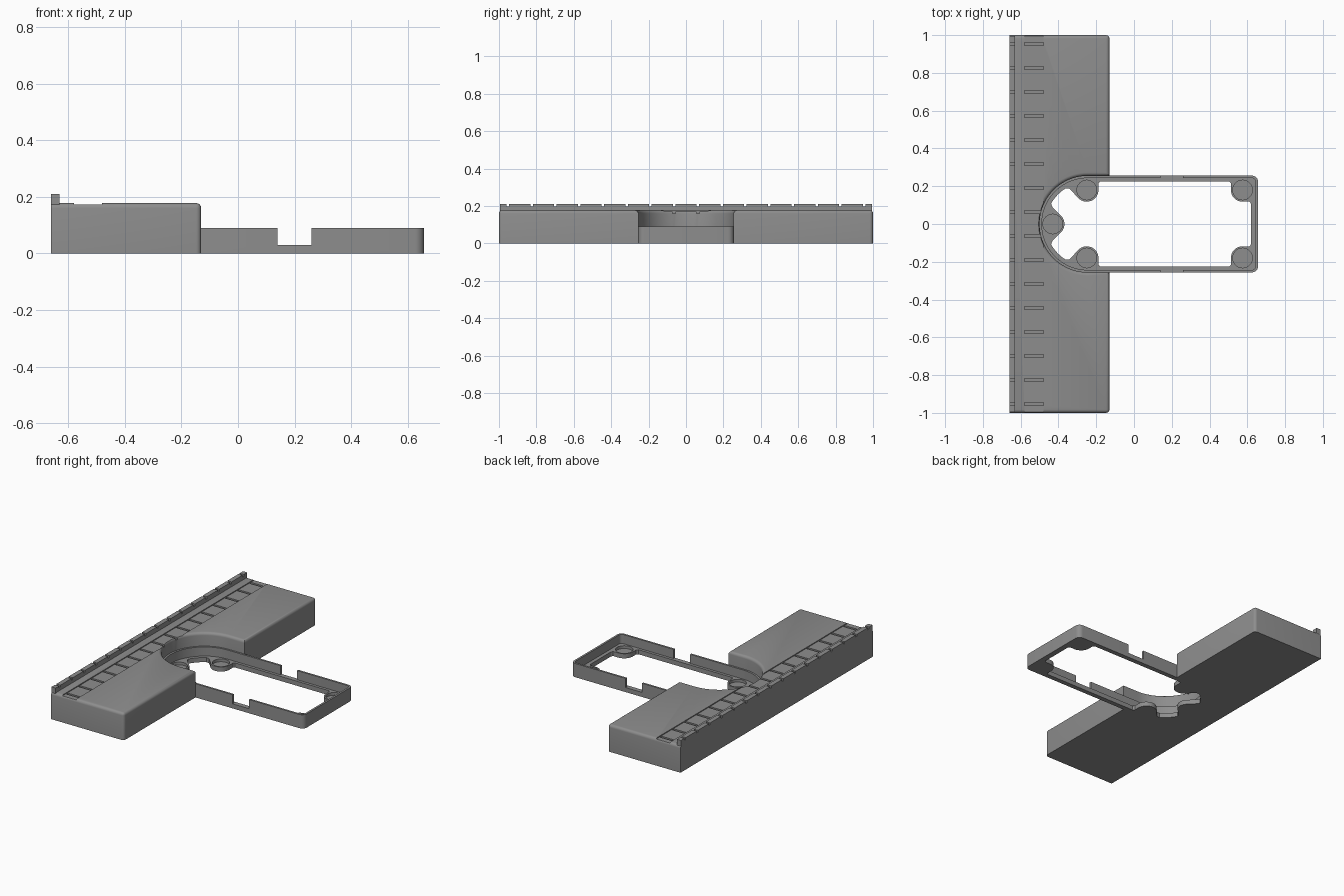
import bpy, bmesh, math

if "Cube" in bpy.data.objects:
    bpy.data.objects.remove(bpy.data.objects["Cube"])

grey = bpy.data.materials.new("mid_grey")
grey.diffuse_color = (0.27, 0.27, 0.27, 1)
grey.use_nodes = True
grey.node_tree.nodes["Principled BSDF"].inputs["Base Color"].default_value = grey.diffuse_color

CX, R = -0.245, 0.255          # arch centre and radius
END, PITCH = 0.657, 0.127      # frame end, groove spacing
GROOVES = [(i - 7.5) * PITCH for i in range(16)]


def arc(cx, cy, r, a0, a1, n):
    """Points on an arc, angles in degrees."""
    return [(cx + r * math.cos(math.radians(a0 + (a1 - a0) * i / n)),
             cy + r * math.sin(math.radians(a0 + (a1 - a0) * i / n))) for i in range(n + 1)]


def prism(name, outline, z0, z1, bevel=None):
    """Extrude an outline; bevel is an optional edge test."""
    bm = bmesh.new()
    lo = [bm.verts.new((x, y, z0)) for x, y in outline]
    hi = [bm.verts.new((x, y, z1)) for x, y in outline]
    bm.faces.new(lo)
    bm.faces.new(hi)
    for i in range(len(lo)):
        j = (i + 1) % len(lo)
        bm.faces.new((lo[i], lo[j], hi[j], hi[i]))
    bmesh.ops.recalc_face_normals(bm, faces=bm.faces)
    if bevel:
        bmesh.ops.bevel(bm, geom=[e for e in bm.edges if bevel(*e.verts)], offset=0.018,
                        segments=4, profile=0.5, affect='EDGES')
    me = bpy.data.meshes.new(name)
    bm.to_mesh(me)
    bm.free()
    me.materials.append(grey)
    ob = bpy.data.objects.new(name, me)
    bpy.context.collection.objects.link(ob)
    return ob


def box(name, x0, x1, y0, y1, z0, z1):
    return prism(name, [(x0, y0), (x1, y0), (x1, y1), (x0, y1)], z0, z1)


def cut(target, cutters):
    """Subtract each cutter, apply, then remove the cutters."""
    bpy.context.view_layer.objects.active = target
    for c in cutters:
        c.hide_render = True
        m = target.modifiers.new("cut", 'BOOLEAN')
        m.operation, m.solver, m.object = 'DIFFERENCE', 'EXACT', c
        bpy.ops.object.modifier_apply(modifier=m.name)
        bpy.data.objects.remove(c)


def smooth(ob):
    bpy.ops.object.select_all(action='DESELECT')
    ob.select_set(True)
    bpy.context.view_layer.objects.active = ob
    bpy.ops.object.shade_smooth_by_angle(angle=math.radians(30))


# Main block with an arched bay, rounded along its upper rim
def rim(a, b):
    top = a.co.z > 0.1 and b.co.z > 0.1 and not (a.co.x < -0.65 and b.co.x < -0.65)
    corner = abs(a.co.z - b.co.z) > 0.1 and abs(a.co.y) > 0.99 and a.co.x > -0.2
    return top or corner


block_outline = ([(-0.66, -1), (-0.13, -1), (-0.13, -R)] + arc(CX, 0, R, 270, 90, 40)
                 + [(-0.13, R), (-0.13, 1), (-0.66, 1)])
block = prism("main_block", block_outline, 0, 0.178, rim)
cut(block, [box("strip_cutter", -0.58, -0.48, -1.1, 1.1, 0.172, 0.3)])
cut(block, [box("groove_cutter", -0.58, -0.48, y - 0.008, y + 0.008, 0.16, 0.3) for y in GROOVES])
smooth(block)

# Raised back lip, notched at the same spacing
lip = box("back_lip", -0.66, -0.63, -0.995, 0.995, 0.15, 0.21)
cut(lip, [box("notch_cutter", -0.7, -0.6, y - 0.007, y + 0.007, 0.197, 0.3) for y in GROOVES])


# Tray frame: thin wall around a ledge
def tray_outline(inset):
    h, c = R + 0.001 - inset, 0.032 - inset
    e = END - inset
    return (arc(CX, 0, h, 270, 90, 40) + arc(e - c, h - c, c, 90, 0, 6)
            + arc(e - c, c - h, c, 0, -90, 6))


# Opening, running around the magnet bosses
half = ([(0.62, 0.106), (0.612, 0.118)] + arc(0.575, 0.18, 0.062, -90, -180, 8)
        + [(0.513, 0.215), (0.503, 0.225), (-0.178, 0.225), (-0.188, 0.215)]
        + arc(-0.25, 0.18, 0.062, 0, -135, 10) + [(-0.33, 0.175), (-0.343, 0.187)]
        + arc(CX, 0, 0.222, 122, 151, 6) + [(-0.432, 0.09)]
        + arc(-0.43, 0, 0.062, 45, 0, 5))
opening = half + [(x, -y) for x, y in reversed(half[:-1])]

tray = prism("tray_frame", tray_outline(0), 0, 0.09)
bosses = [(0.575, 0.18), (0.575, -0.18), (-0.25, 0.18), (-0.25, -0.18), (-0.43, 0)]
cut(tray, [prism("tray_cutter", tray_outline(0.013), 0.03, 0.3),
           prism("opening_cutter", opening, -0.1, 0.3),
           box("side_notch_cutter", 0.14, 0.26, -0.4, 0.4, 0.03, 0.3)])
cut(tray, [prism("magnet_cutter", arc(x, y, 0.052, 0, 348.75, 31), 0.012, 0.3) for x, y in bosses])
smooth(tray)
